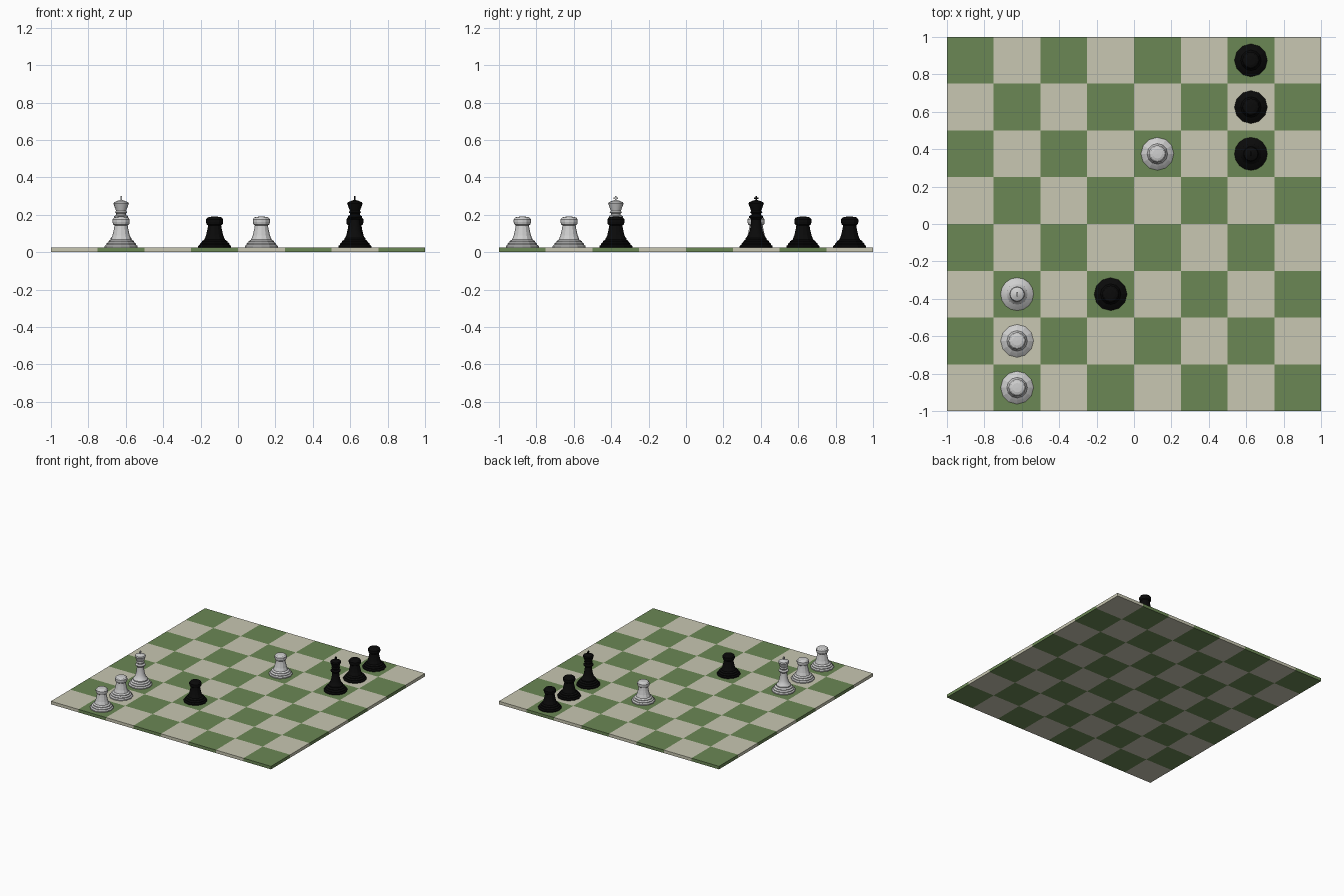
import bpy, bmesh, math
from mathutils import Matrix, Vector

if "Cube" in bpy.data.objects:
    bpy.data.objects.remove(bpy.data.objects["Cube"])

THICK = 0.025
CELL = 0.25


def material(name, rgb):
    m = bpy.data.materials.new(name)
    m.diffuse_color = (*rgb, 1)
    m.use_nodes = True
    m.node_tree.nodes["Principled BSDF"].inputs["Base Color"].default_value = m.diffuse_color
    return m


beige = material("beige", (0.58, 0.57, 0.445))
green = material("green", (0.147, 0.242, 0.089))
white = material("off white", (0.62, 0.62, 0.62))
black = material("black", (0.003, 0.003, 0.003))


def add_object(name, mesh, loc=(0, 0, 0)):
    ob = bpy.data.objects.new(name, mesh)
    ob.location = loc
    bpy.context.collection.objects.link(ob)
    return ob


def to_mesh(bm, name, mats):
    bmesh.ops.recalc_face_normals(bm, faces=bm.faces)
    me = bpy.data.meshes.new(name)
    bm.to_mesh(me)
    bm.free()
    for m in mats:
        me.materials.append(m)
    return me


def lathe(bm, profile, sides):
    """Revolve (radius, height) points around z; the ends lie on the axis."""
    verts = [bm.verts.new((r, 0, z)) for r, z in profile]
    edges = [bm.edges.new(p) for p in zip(verts, verts[1:])]
    bmesh.ops.spin(bm, geom=verts + edges, cent=(0, 0, 0), axis=(0, 0, 1),
                   angle=2 * math.pi, steps=sides, use_merge=True)
    bmesh.ops.remove_doubles(bm, verts=bm.verts, dist=0.0003)


def box(bm, size, center):
    mat = Matrix.Translation(center) @ Matrix.Diagonal((*size, 1))
    bmesh.ops.create_cube(bm, size=1, matrix=mat)


# Board: extruded 8 x 8 grid, coloured by square
bm = bmesh.new()
bmesh.ops.create_grid(bm, x_segments=8, y_segments=8, size=1)
top = bmesh.ops.extrude_face_region(bm, geom=bm.faces[:], use_keep_orig=True)
bmesh.ops.translate(bm, vec=(0, 0, THICK),
                    verts=[g for g in top["geom"] if isinstance(g, bmesh.types.BMVert)])
for f in bm.faces:
    c = f.calc_center_median() * 0.999
    f.material_index = (math.floor((c.x + 1) / CELL) + math.floor((c.y + 1) / CELL)) % 2
add_object("board", to_mesh(bm, "board", [beige, green]))

# Shared stepped foot, then each piece's upper body
FOOT = [(0, 0), (0.088, 0), (0.088, 0.008), (0.079, 0.015), (0.079, 0.021),
        (0.068, 0.029), (0.068, 0.034)]
SHORT = FOOT + [(0.055, 0.042), (0.046, 0.065), (0.039, 0.095), (0.035, 0.118),
                (0.043, 0.124), (0.046, 0.135), (0.046, 0.150), (0.038, 0.160),
                (0.025, 0.164), (0, 0.165)]
TALL = FOOT + [(0.056, 0.042), (0.056, 0.050), (0.044, 0.062), (0.034, 0.090),
               (0.028, 0.125), (0.026, 0.150), (0.038, 0.160), (0.038, 0.167),
               (0.026, 0.174), (0.026, 0.182), (0.033, 0.188), (0.027, 0.196),
               (0.041, 0.234), (0.037, 0.242), (0.018, 0.250), (0.008, 0.253),
               (0, 0.254)]


def short_mesh(mat):
    bm = bmesh.new()
    lathe(bm, SHORT, 12)
    return to_mesh(bm, "short_piece", [mat])


def tall_mesh(mat):
    bm = bmesh.new()
    lathe(bm, TALL, 16)
    # Cross finial, its arms along y
    box(bm, (0.008, 0.008, 0.026), Vector((0, 0, 0.262)))
    box(bm, (0.008, 0.024, 0.009), Vector((0, 0, 0.264)))
    return to_mesh(bm, "tall_piece", [mat])


# Pieces: the black side mirrors the white side through the board centre
SHORT_SPOTS = [(-0.625, -0.875), (-0.625, -0.625), (0.125, 0.375)]
TALL_SPOT = (-0.625, -0.375)
for side, mat, sign in (("white", white, 1), ("black", black, -1)):
    short, tall = short_mesh(mat), tall_mesh(mat)
    pieces = [add_object(f"{side}_pawn_{i + 1}", short, (sign * x, sign * y, THICK))
              for i, (x, y) in enumerate(SHORT_SPOTS)]
    pieces.append(add_object(f"{side}_king", tall,
                             (sign * TALL_SPOT[0], sign * TALL_SPOT[1], THICK)))
    # Smooth the round king, keep the pawns faceted
    bpy.ops.object.select_all(action='DESELECT')
    pieces[-1].select_set(True)
    bpy.context.view_layer.objects.active = pieces[-1]
    bpy.ops.object.shade_smooth_by_angle(angle=math.radians(30))
